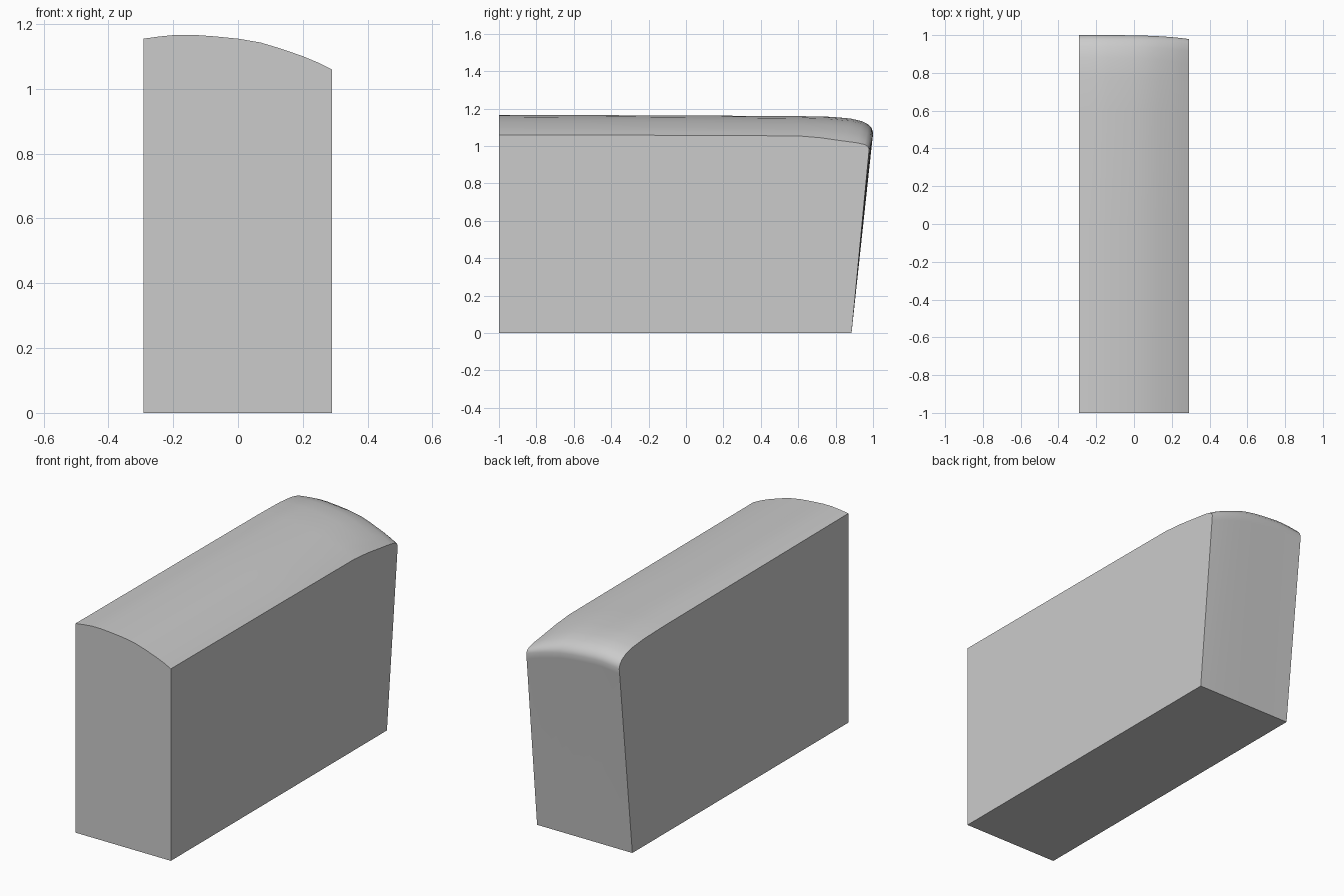
import bpy
import bmesh
import math

if "Cube" in bpy.data.objects:
    bpy.data.objects.remove(bpy.data.objects["Cube"])

# Crown height across the width (x, z)
CROWN = [(-0.292, 1.155), (-0.24, 1.162), (-0.19, 1.167), (-0.14, 1.167), (-0.07, 1.162),
         (0.0, 1.155), (0.07, 1.143), (0.13, 1.125), (0.2, 1.101), (0.25, 1.08), (0.29, 1.06)]
# Lengthwise profiles at the high and low side (y, drop below crown)
HIGH = [(-1, 0), (0, -.004), (.6, -.007), (.78, -.011), (.88, -.020), (.94, -.034),
        (.975, -.052), (.993, -.072), (1.0, -.095), (.996, -.125)]
LOW = [(-1, 0), (0, -.003), (.6, -.006), (.72, -.016), (.84, -.033), (.915, -.043),
       (.955, -.052), (.972, -.062), (.979, -.078), (.976, -.11)]


def column(x, z):
    t = (x + 0.292) / 0.582
    s = t ** 4
    pts = [(x, a[0] + (b[0] - a[0]) * s, z + a[1] + (b[1] - a[1]) * s)
           for a, b in zip(HIGH, LOW)]
    return [(x, -1, 0)] + pts + [(x, 0.885, 0)]


# Solid block: front, crowned top, rounded edge and sloping back
bm = bmesh.new()
cols = [[bm.verts.new(p) for p in column(x, z)] for x, z in CROWN]
for a, b in zip(cols, cols[1:]):
    n = len(a)
    for i in range(n):
        j = (i + 1) % n
        bm.faces.new((a[i], b[i], b[j], a[j]))
# Flat side walls
bm.faces.new(cols[0])
bm.faces.new(cols[-1][::-1])
bmesh.ops.recalc_face_normals(bm, faces=bm.faces[:])
mesh = bpy.data.meshes.new("crowned_block")
bm.to_mesh(mesh)
bm.free()
block = bpy.data.objects.new("crowned_block", mesh)
bpy.context.collection.objects.link(block)
bpy.context.view_layer.objects.active = block
block.select_set(True)
bpy.ops.object.shade_smooth_by_angle(angle=math.radians(40))
